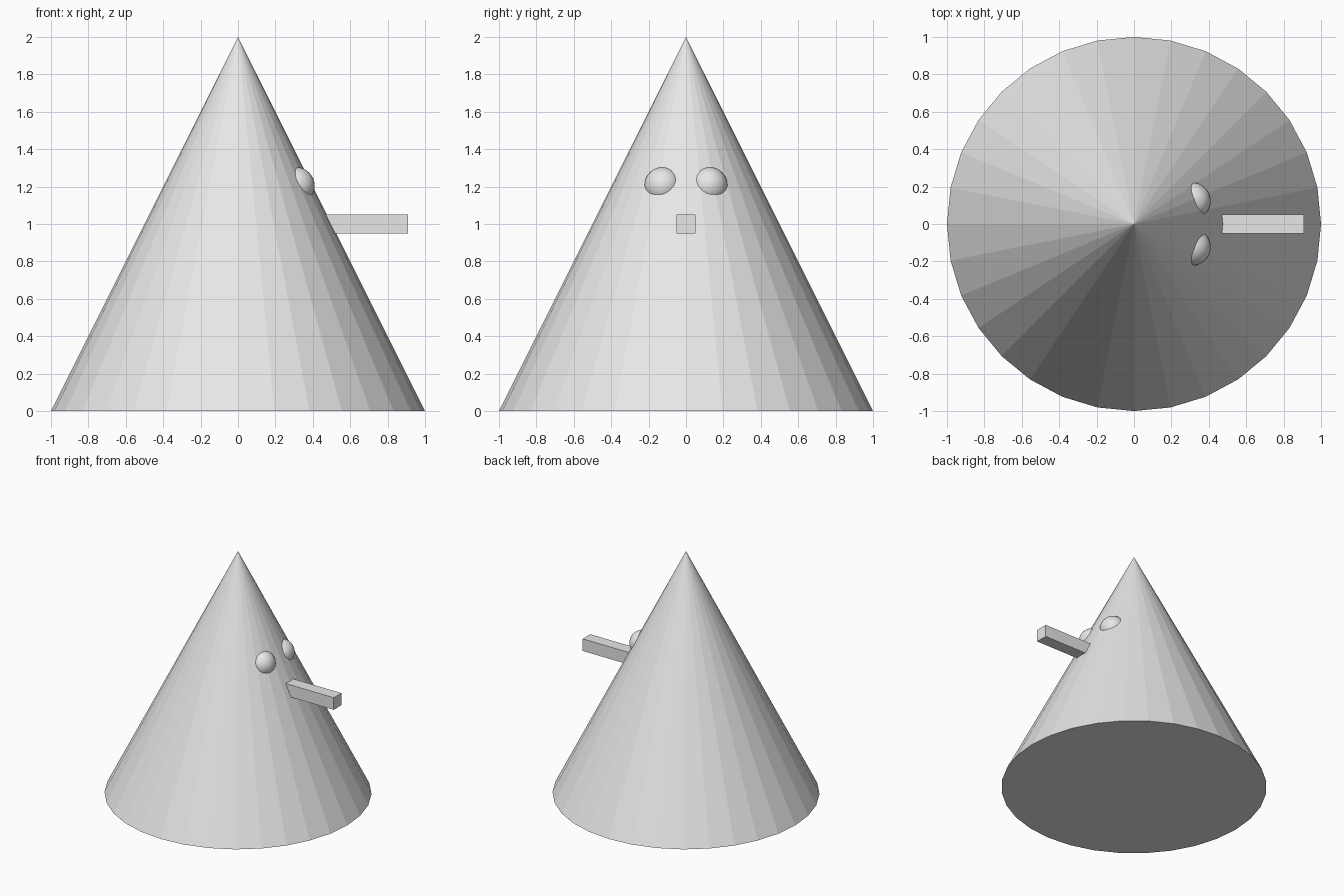
import bpy
import math

default_cube = bpy.data.objects.get("Cube")
if default_cube:
    bpy.data.objects.remove(default_cube, do_unlink=True)

# Single plain grey material
grey = bpy.data.materials.new("light_grey")
grey.use_nodes = True
colour = (0.8, 0.8, 0.8, 1.0)
grey.diffuse_color = colour
grey.node_tree.nodes["Principled BSDF"].inputs["Base Color"].default_value = colour


def finish(name):
    obj = bpy.context.object
    obj.name = name
    obj.data.name = name
    obj.data.materials.clear()
    obj.data.materials.append(grey)
    return obj


# Cone body, flat-faced
bpy.ops.mesh.primitive_cone_add(vertices=32, radius1=1, radius2=0, depth=2,
                                location=(0, 0, 1))
finish("body")

# Square nose bar, rooted inside the cone and pointing to +x
nose_root, nose_tip, nose_width = 0.41, 0.91, 0.1
bpy.ops.mesh.primitive_cube_add(size=1, location=((nose_root + nose_tip) / 2, 0, 1))
nose = finish("nose")
nose.scale = (nose_tip - nose_root, nose_width, nose_width)
bpy.ops.object.transform_apply(location=False, rotation=False, scale=True)

# Pair of eyes half sunk into the cone above the nose
for side, name in ((1, "eye_back"), (-1, "eye_front")):
    bpy.ops.mesh.primitive_uv_sphere_add(segments=32, ring_count=16, radius=0.1,
                                         location=(0.31, side * 0.123, 1.204))
    finish(name)
    bpy.ops.object.shade_smooth_by_angle(angle=math.radians(30))
